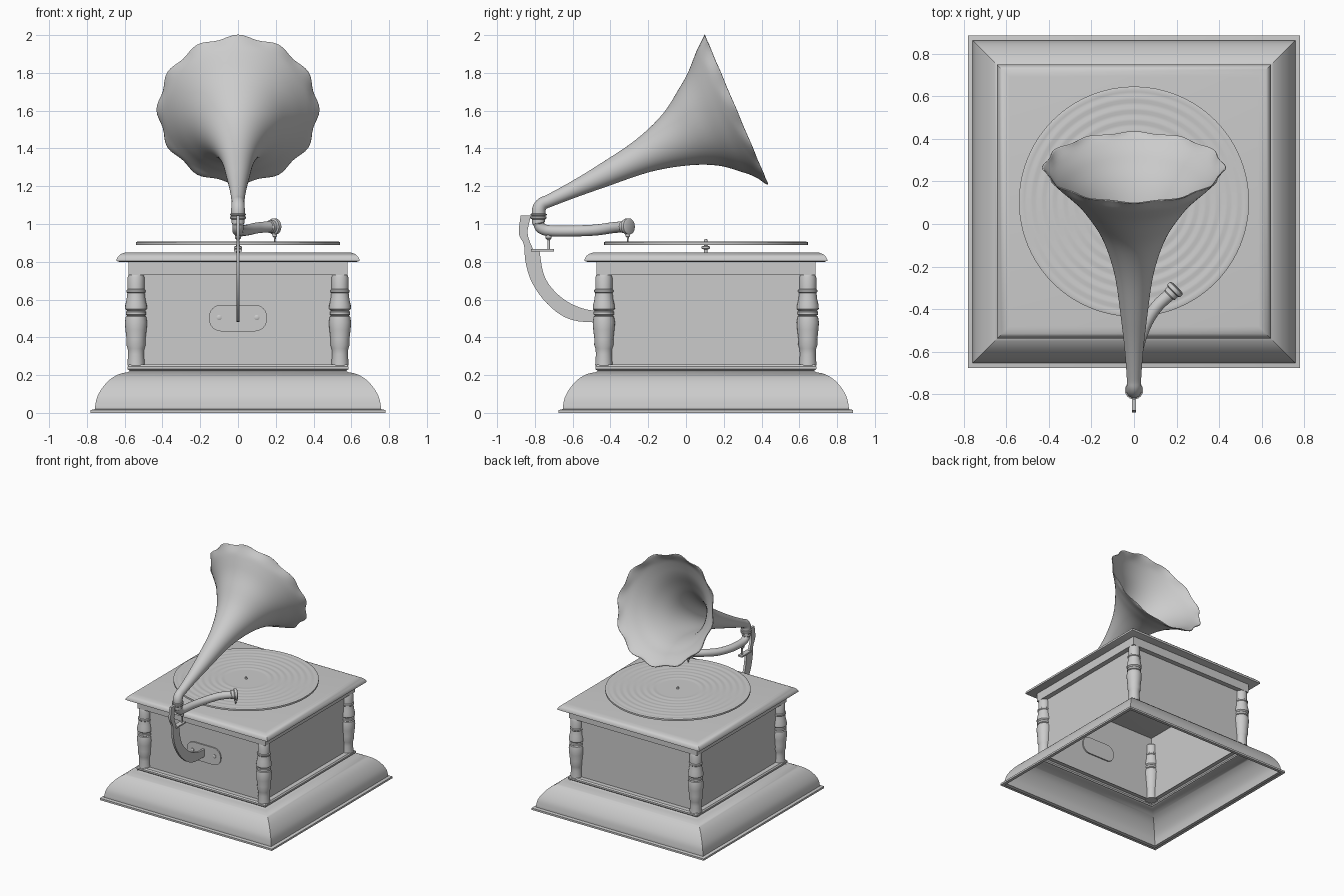
import bpy, bmesh, math
from mathutils import Vector

cube = bpy.data.objects.get("Cube")
if cube:
    bpy.data.objects.remove(cube, do_unlink=True)

grey = bpy.data.materials.new("plain grey")
grey.use_nodes = True
COLOUR = (0.6, 0.6, 0.6, 1)
grey.diffuse_color = COLOUR
grey.node_tree.nodes["Principled BSDF"].inputs["Base Color"].default_value = COLOUR

CY = 0.105            # depth centre of the cabinet
WALL = 0.54           # half width of the cabinet walls


def finish(name, bm, angle=35):
    bmesh.ops.recalc_face_normals(bm, faces=bm.faces)
    mesh = bpy.data.meshes.new(name)
    bm.to_mesh(mesh)
    bm.free()
    mesh.materials.append(grey)
    obj = bpy.data.objects.new(name, mesh)
    bpy.context.collection.objects.link(obj)
    bpy.ops.object.select_all(action='DESELECT')
    obj.select_set(True)
    bpy.context.view_layer.objects.active = obj
    bpy.ops.object.shade_smooth_by_angle(angle=math.radians(angle))
    return obj


def loft(name, rings, cap_start=True, cap_end=True, angle=35):
    """Skin a list of closed rings of points."""
    bm = bmesh.new()
    loops = [[bm.verts.new(p) for p in ring] for ring in rings]
    n = len(loops[0])
    for a, b in zip(loops, loops[1:]):
        for i in range(n):
            j = (i + 1) % n
            bm.faces.new((a[i], a[j], b[j], b[i]))
    if cap_start:
        bm.faces.new(loops[0])
    if cap_end:
        bm.faces.new(loops[-1])
    return finish(name, bm, angle)


def square_loft(name, profile, caps):
    rings = [[(sx * h, CY + sy * h, z) for sx, sy in ((-1, -1), (1, -1), (1, 1), (-1, 1))]
             for h, z in profile]
    return loft(name, rings, caps, caps)


def smooth(points, steps):
    """Catmull-Rom resampling of points of any dimension."""
    pts = [Vector(p) for p in points]
    out = []
    for i in range(len(pts) - 1):
        p0, p1, p2 = pts[max(i - 1, 0)], pts[i], pts[i + 1]
        p3 = pts[min(i + 2, len(pts) - 1)]
        for k in range(steps):
            t = k / steps
            out.append(0.5 * (2 * p1 + (p2 - p0) * t + (2 * p0 - 5 * p1 + 4 * p2 - p3) * t ** 2
                              + (3 * p1 - p0 - 3 * p2 + p3) * t ** 3))
    return out + [pts[-1]]


def circle(centre, axis, radius, n, side=Vector((1, 0, 0)), scallop=0):
    axis = Vector(axis).normalized()
    u = (side - axis * side.dot(axis)).normalized()
    v = axis.cross(u)
    ring = []
    for i in range(n):
        a = math.tau * i / n
        r = radius + scallop * math.cos(12 * a)
        ring.append(Vector(centre) + u * r * math.cos(a) + v * r * math.sin(a))
    return ring


def turned(name, base, profile, axis=(0, 0, 1), n=24, angle=35):
    """Lathe (radius, distance) pairs along an axis."""
    axis = Vector(axis).normalized()
    side = Vector((0, 1, 0)) if abs(axis.x) > 0.6 else Vector((1, 0, 0))
    rings = [circle(Vector(base) + axis * d, axis, r, n, side) for r, d in profile]
    return loft(name, rings, angle=angle)


def tangents(path):
    last = len(path) - 1
    return [path[min(i + 1, last)] - path[max(i - 1, 0)] for i in range(last + 1)]


def plate(name, outline, offset, depth):
    """Extrude an outline of points along an offset axis."""
    step = Vector(offset) * depth
    first = [Vector(p) - step / 2 for p in outline]
    return loft(name, [first, [p + step for p in first]], angle=30)


# Hollow flared base with its moulding
curve = smooth([(0.757, 0.03), (0.747, 0.08), (0.72, 0.13), (0.68, 0.175), (0.63, 0.205), (0.585, 0.215)], 4)
square_loft("base", [(0.755, 0), (0.78, 0), (0.78, 0.015), (0.757, 0.02)] + [tuple(p) for p in curve]
            + [(0.572, 0.222), (0.585, 0.232), (0.585, 0.245), (0.577, 0.255), (WALL, 0.255)], False)

# Cabinet walls, frieze and lid
square_loft("cabinet_walls", [(WALL, 0.25), (WALL, 0.74)], False)
square_loft("frieze", [(WALL, 0.80), (WALL, 0.73), (0.58, 0.73), (0.58, 0.80)], False)
square_loft("lid", [(0.63, 0.80), (0.643, 0.805), (0.643, 0.812), (0.635, 0.828), (0.62, 0.841),
                    (0.60, 0.848), (0.585, 0.85)], True)

# Turned corner columns
column = [(0.046, 0.25), (0.042, 0.31), (0.044, 0.34), (0.051, 0.36), (0.05, 0.39), (0.056, 0.44),
          (0.059, 0.48), (0.054, 0.51), (0.046, 0.515), (0.054, 0.52), (0.054, 0.535), (0.048, 0.54),
          (0.058, 0.55), (0.057, 0.57), (0.05, 0.60), (0.046, 0.635), (0.051, 0.64), (0.051, 0.65),
          (0.045, 0.655), (0.045, 0.715), (0.04, 0.73)]
for sx, xname in ((-1, "right"), (1, "left")):
    for sy, yname in ((-1, "front"), (1, "back")):
        turned(f"column_{yname}_{xname}", (sx * WALL, CY + sy * WALL, 0), column)

# Record with shallow ripples, and its spindle
ripples = [(0.54 - 0.0125 * i, 0.905 + (0.003 if i % 4 < 2 else 0)) for i in range(1, 32)]
turned("record", (0, CY, 0), [(0.54, 0.89), (0.54, 0.904)] + ripples, n=96)
turned("spindle", (0, CY, 0), [(0.01, 0.85), (0.01, 0.865), (0.022, 0.87), (0.022, 0.88), (0.01, 0.885),
                               (0.01, 0.905), (0.007, 0.92)], n=16)

# Front mounting plate with two screws
front = CY - WALL
corners = []
for cx, cz, start in ((1, 1, 0), (-1, 1, 1), (-1, -1, 2), (1, -1, 3)):
    for k in range(7):
        a = math.pi / 2 * (start + k / 6)
        corners.append((cx * 0.09 + 0.063 * math.cos(a), front, 0.502 + cz * 0.007 + 0.063 * math.sin(a)))
plate("mounting_plate", corners, (0, 1, 0), 0.02)
for sx, side_name in ((-1, "right"), (1, "left")):
    turned(f"screw_{side_name}", (sx * 0.1, front, 0.505), [(0.014, 0), (0.014, 0.015), (0.009, 0.018)],
           (0, -1, 0), 16)

# Curved support bracket
outer = smooth([(-0.875, 1.045), (-0.885, 0.95), (-0.858, 0.89), (-0.85, 0.80), (-0.82, 0.70), (-0.755, 0.60),
                (-0.665, 0.52), (-0.57, 0.485), (front, 0.48)], 4)
inner = smooth([(front, 0.54), (-0.53, 0.548), (-0.63, 0.59), (-0.71, 0.66), (-0.755, 0.74), (-0.775, 0.855)], 4)
upper = smooth([(-0.81, 0.868), (-0.832, 0.92), (-0.838, 0.97), (-0.82, 1.045)], 3)
plate("bracket", [(0, p.x, p.y) for p in outer + inner + upper], (1, 0, 0), 0.018)
plate("bracket_shelf", [(x, y, 0.861) for x, y in ((-0.02, -0.82), (0.02, -0.82), (0.02, -0.70), (-0.02, -0.70))],
      (0, 0, 1), 0.012)
turned("arm_post", (0, -0.727, 0), [(0.007, 0.865), (0.007, 0.915), (0.016, 0.925), (0.016, 0.945)], n=16)

# Tone arm tube, sound head and needle
arm = smooth([(0, -0.78, 1.045), (0, -0.78, 1.005), (0, -0.765, 0.977), (0, -0.72, 0.964), (0.012, -0.6, 0.963),
              (0.05, -0.48, 0.968), (0.105, -0.39, 0.98), (0.175, -0.325, 0.986)], 6)
rings, side = [], Vector((1, 0, 0))
for p, t in zip(arm, tangents(arm)):
    t.normalize()
    side = (side - t * side.dot(t)).normalized()
    rings.append(circle(p, t, 0.034 if p.z > 1 else 0.029, 20, side))
loft("tone_arm", rings)
turned("sound_head", (0.165, -0.335, 0.985), [(0.03, 0), (0.034, 0.005), (0.034, 0.025), (0.043, 0.03),
                                              (0.043, 0.048), (0.034, 0.053)], (0.7, 0.7, 0.05))
turned("needle", (0.195, -0.308, 0), [(0.003, 0.908), (0.006, 0.93), (0.012, 0.935), (0.012, 0.97)], n=12)

# Collar between arm and horn
turned("collar", (0, -0.78, 0), [(0.036, 1.025), (0.042, 1.03), (0.042, 1.038), (0.037, 1.04), (0.037, 1.045),
                                 (0.043, 1.047), (0.043, 1.053), (0.036, 1.056)])

# Horn: (y, z, radius) stations swept to a scalloped mouth
stations = [(-0.78, 1.045, 0.036), (-0.778, 1.08, 0.036), (-0.76, 1.107, 0.034), (-0.72, 1.125, 0.034),
            (-0.60, 1.18, 0.043), (-0.4515, 1.25, 0.06), (-0.228, 1.36, 0.093), (-0.049, 1.449, 0.155),
            (0.085, 1.52, 0.242), (0.173, 1.563, 0.325), (0.228, 1.589, 0.387), (0.265, 1.605, 0.422)]
horn_path = smooth(stations, 5)
spine = [Vector((0, p.x, p.y)) for p in horn_path]
rings = []
for i, (p, c, t) in enumerate(zip(horn_path, spine, tangents(spine))):
    lip = max(0, 5 - (len(spine) - 1 - i)) / 5
    rings.append(circle(c, t, p.z, 96, scallop=0.01 * lip))
horn = loft("horn", rings, False, False, 60)
shell = horn.modifiers.new("thin shell", 'SOLIDIFY')
shell.thickness = 0.005
